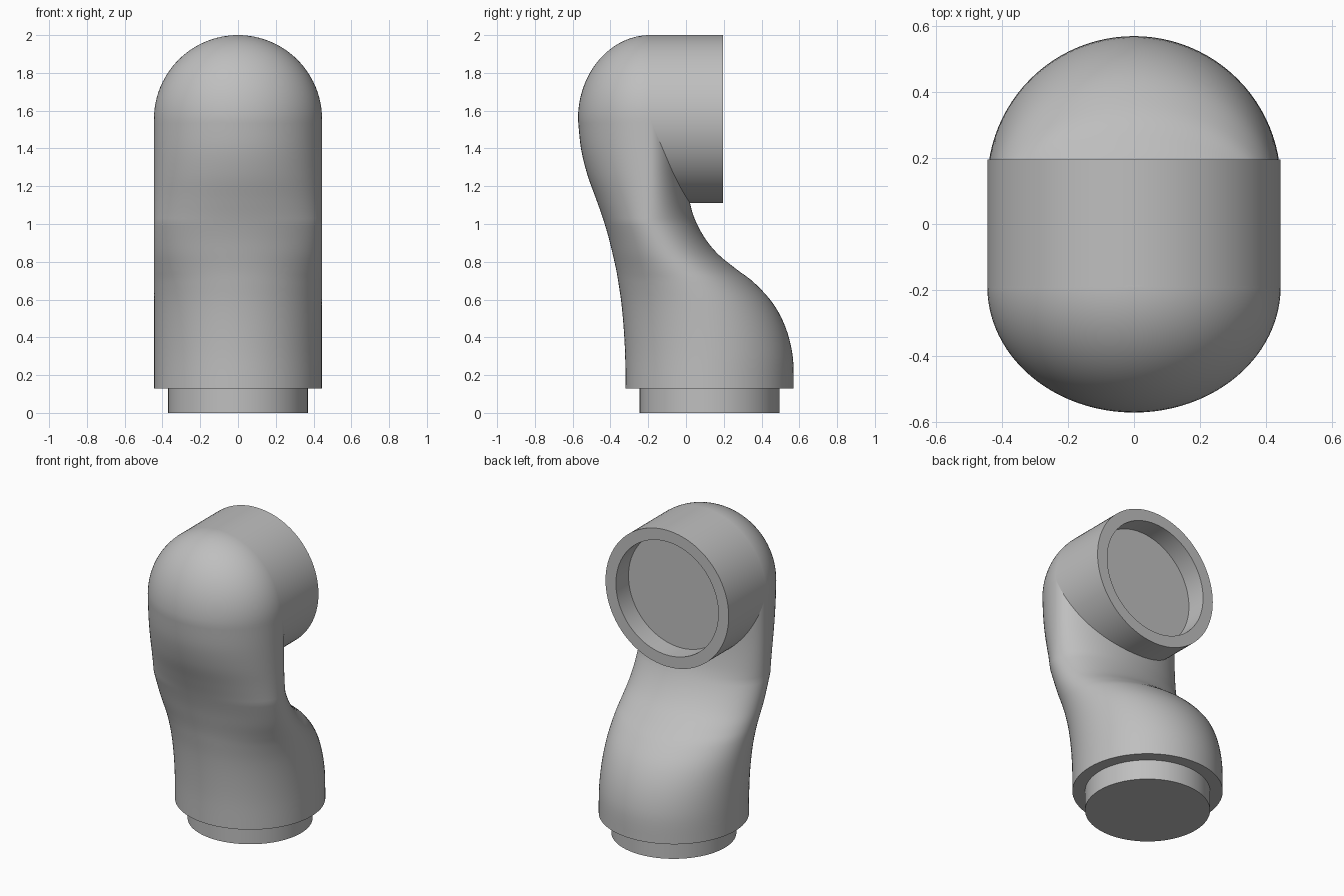
import bpy
import bmesh
from math import sin, cos, pi, radians

cube = bpy.data.objects.get("Cube")
if cube:
    bpy.data.objects.remove(cube, do_unlink=True)

SIDES = 96
R = 0.445          # pipe radius
BORE = 0.37        # plug and socket radius
AXIS_Z = 1.555     # height of the upper opening
BASE_Y = 0.125     # centre of the base
DOME_Y = -0.19     # where the dome meets the upper pipe

grey = bpy.data.materials.new("plain grey")
grey.use_nodes = True
colour = (0.52, 0.52, 0.52, 1)
grey.diffuse_color = colour
grey.node_tree.nodes["Principled BSDF"].inputs["Base Color"].default_value = colour


def loft(name, rings):
    """Skin a list of rings, cap both ends and shade smooth."""
    bm = bmesh.new()
    loops = [[bm.verts.new(p) for p in ring] for ring in rings]
    for a, b in zip(loops, loops[1:]):
        for i in range(SIDES):
            j = (i + 1) % SIDES
            bm.faces.new((a[i], a[j], b[j], b[i]))
    bm.faces.new(loops[0])
    bm.faces.new(loops[-1])
    bmesh.ops.recalc_face_normals(bm, faces=bm.faces)
    mesh = bpy.data.meshes.new(name)
    bm.to_mesh(mesh)
    bm.free()
    mesh.materials.append(grey)
    obj = bpy.data.objects.new(name, mesh)
    bpy.context.collection.objects.link(obj)
    bpy.ops.object.select_all(action="DESELECT")
    obj.select_set(True)
    bpy.context.view_layer.objects.active = obj
    bpy.ops.object.shade_smooth_by_angle(angle=radians(40))
    return obj


ANGLES = [2 * pi * i / SIDES for i in range(SIDES)]


def section(z, front, back, scale=1.0):
    """Level oval of constant width between a front and a back line."""
    mid = max((front + back) / 2, DOME_Y)
    return [(R * scale * cos(a),
             mid + scale * sin(a) * ((back - mid) if sin(a) > 0 else (mid - front)), z)
            for a in ANGLES]


def smooth(points, steps=5):
    """Catmull-Rom curve through the points."""
    pts = [points[0]] + points + [points[-1]]
    out = []
    for p, q, r, s in zip(pts, pts[1:], pts[2:], pts[3:]):
        for k in range(steps):
            t = k / steps
            out.append([b + t / 2 * (c - a + t * (2*a - 5*b + 4*c - d + t * (3*b - a - 3*c + d)))
                        for a, b, c, d in zip(p, q, r, s)])
    return out + [points[-1]]


# Body: height, front line, back line
profile = [
    (0.13, -0.32, 0.57), (0.3, -0.322, 0.565), (0.45, -0.33, 0.528),
    (0.58, -0.342, 0.46), (0.69, -0.358, 0.36), (0.76, -0.37, 0.268),
    (0.84, -0.388, 0.17), (0.93, -0.41, 0.097), (1.03, -0.44, 0.045),
    (1.13, -0.475, 0.018), (1.26, -0.522, 0.002), (1.4, -0.556, 0.0),
    (AXIS_Z, -0.572, 0.0),
]
rings = [section(*row) for row in smooth(profile)]
# Dome closing the top of the body
for k in range(1, 24):
    t = k / 24 * pi / 2
    rings.append(section(AXIS_Z + R * sin(t), -0.572, 0.0, cos(t)))
rings.append(section(AXIS_Z + R, -0.572, 0.0, 0.01))
loft("body", rings)

# Upper pipe with a blind round socket facing the back
pipe = [(R, DOME_Y), (R, 0.195), (BORE, 0.195), (BORE, 0.065)]
loft("upper_socket", [[(r * cos(a), y, AXIS_Z + r * sin(a)) for a in ANGLES]
                      for r, y in pipe])

# Plug under the base
loft("base_plug", [[(BORE * cos(a), BASE_Y + BORE * sin(a), z) for a in ANGLES]
                   for z in (0, 0.14)])
